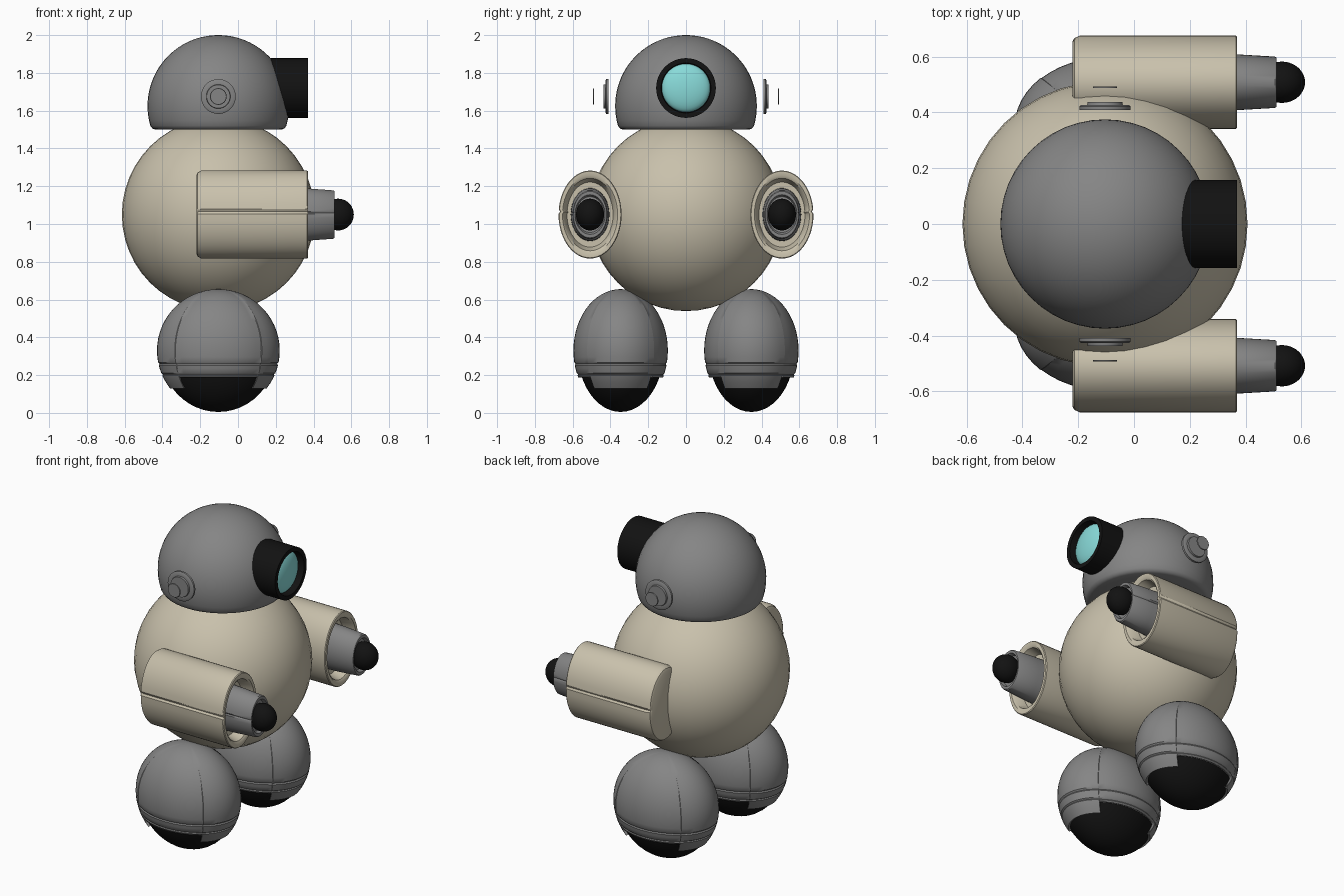
import bpy, bmesh, math
from mathutils import Vector

if "Cube" in bpy.data.objects:
    bpy.data.objects.remove(bpy.data.objects["Cube"])


def material(name, rgb):
    m = bpy.data.materials.new(name)
    m.diffuse_color = (*rgb, 1)
    m.use_nodes = True
    m.node_tree.nodes["Principled BSDF"].inputs["Base Color"].default_value = m.diffuse_color
    return m


CREAM = material("cream", (0.58, 0.53, 0.41))
GREY = material("grey", (0.235, 0.235, 0.235))
BLACK = material("black", (0.006, 0.006, 0.006))
TEAL = material("teal lens", (0.25, 0.71, 0.70))
CX = -0.104  # shared centre of body, head and feet


def finish(name, bm, mat, angle=35):
    bmesh.ops.remove_doubles(bm, verts=bm.verts, dist=1e-5)
    bmesh.ops.recalc_face_normals(bm, faces=bm.faces)
    me = bpy.data.meshes.new(name)
    bm.to_mesh(me)
    bm.free()
    ob = bpy.data.objects.new(name, me)
    bpy.context.collection.objects.link(ob)
    me.materials.append(mat)
    bpy.ops.object.select_all(action='DESELECT')
    ob.select_set(True)
    bpy.context.view_layer.objects.active = ob
    bpy.ops.object.shade_smooth_by_angle(angle=math.radians(angle))
    return ob


def ellipsoid(name, centre, radii, mat):
    bm = bmesh.new()
    bmesh.ops.create_uvsphere(bm, u_segments=40, v_segments=24, radius=1)
    for v in bm.verts:
        v.co = Vector([c + r * k for c, r, k in zip(centre, radii, v.co)])
    return finish(name, bm, mat)


EVEN = [(i * 7.5, 1.0) for i in range(48)]
# outer side of each arm carries a narrow lengthwise groove
GROOVED = [(1, 1.0), (4, 0.95), (7, 1.0)] + [(i * 7.5, 1.0) for i in range(2, 48)]


def loft(name, rings, place, mat, columns=EVEN):
    """Join rings (t, a, b); place(t, u, v) maps them into space."""
    bm = bmesh.new()
    loops = []
    for t, a, b in rings:
        loops.append([bm.verts.new(place(t, a * k * math.cos(math.radians(d)),
                                         b * k * math.sin(math.radians(d))))
                      for d, k in columns])
    n = len(columns)
    for p, q in zip(loops, loops[1:]):
        for i in range(n):
            j = (i + 1) % n
            bm.faces.new((p[i], p[j], q[j], q[i]))
    bm.faces.new(loops[0])
    bm.faces.new(loops[-1])
    return finish(name, bm, mat)


def along_z(cx, cy):
    return lambda t, u, v: (cx + u, cy + v, t)


def along_x(cy, cz, side=1):
    return lambda t, u, v: (t, cy + side * u, cz + v)


def along_y(cx, cz, side):
    return lambda t, u, v: (cx + u, side * t, cz + v)


# body
ellipsoid("body", (CX, 0, 1.05), (0.511, 0.511, 0.511), CREAM)

# head: dome with a rounded lower edge
head = [(1.5, 0.2, 0.2), (1.5, 0.335, 0.335), (1.506, 0.35, 0.35), (1.52, 0.36, 0.36)]
for i in range(-3, 23):
    a = math.radians(i * 4)
    r = 0.375 * math.cos(a)
    head.append((1.625 + 0.375 * math.sin(a), r, r))
head.append((2.0, 0.002, 0.002))
loft("head", head, along_z(CX, 0), GREY)

# eye barrel with recessed domed lens
barrel = [(0.05, 0.158), (0.37, 0.158), (0.37, 0.132), (0.32, 0.128)]
loft("eye_barrel", [(x, r, r) for x, r in barrel], along_x(0, 1.72), BLACK)
lens = [(0.322 + 0.042 * math.sin(a), 0.128 * math.cos(a), 0.128 * math.cos(a))
        for a in [math.radians(d) for d in range(0, 90, 11)]]
loft("eye_lens", lens, along_x(0, 1.72), TEAL)

for side, word in ((1, "left"), (-1, "right")):
    # ear: stepped disc and a separate outer cap
    ear = [(0.409, 0.092), (0.422, 0.092), (0.426, 0.086), (0.426, 0.064), (0.437, 0.062)]
    loft(word + "_ear_disc", [(t, r, r) for t, r in ear], along_y(CX, 1.675, side), GREY)
    loft(word + "_ear_cap", [(0.487, 0.044, 0.044), (0.493, 0.042, 0.042)],
         along_y(CX, 1.675, side), GREY)

    # arm: oval tube, rounded at the back and hollow at the front
    cy = side * 0.508
    tube = [(-0.22, 0.147, 0.208), (-0.214, 0.158, 0.222), (-0.195, 0.167, 0.233),
            (0.365, 0.167, 0.233), (0.37, 0.163, 0.229), (0.37, 0.146, 0.205),
            (0.362, 0.138, 0.192), (0.30, 0.122, 0.172)]
    loft(word + "_arm", tube, along_x(cy, 1.05, side), CREAM, GROOVED)
    sleeve = [(0.28, 0.103, 0.141), (0.37, 0.1, 0.138), (0.505, 0.092, 0.128),
              (0.511, 0.088, 0.123), (0.511, 0.08, 0.105), (0.49, 0.074, 0.095)]
    loft(word + "_wrist", sleeve, along_x(cy, 1.05, side), GREY, GROOVED)
    ellipsoid(word + "_hand", (0.53, cy, 1.05), (0.083, 0.074, 0.084), BLACK)

    # foot sole, seen below the shell
    fy = side * 0.346
    ellipsoid(word + "_sole", (CX, fy, 0.33), (0.308, 0.228, 0.325), BLACK)

    # foot shell: toe and heel panels stand slightly proud and reach lower
    cols = []
    for q in range(4):
        k = 0.992 if q % 2 else 1.0
        cols += [(-45 + q * 90 + s * 7.5 + (0.2 if s == 0 else -0.2 if s == 12 else 0), k)
                 for s in range(13)]
    rings = []
    heights = [0.13, 0.16, 0.188, 0.198, 0.204, 0.21, 0.235, 0.252, 0.26, 0.268]
    heights += [0.33 + 0.325 * math.sin(math.radians(d)) for d in range(-6, 90, 6)] + [0.6549]
    for z in heights:
        r = math.sqrt(max(0, 1 - ((z - 0.33) / 0.325) ** 2))
        if z in (0.204, 0.26):
            r -= 0.02  # groove lines
        rings.append((z, 0.325 * r, 0.252 * r))
    shell = loft(word + "_foot_shell", rings, along_z(CX, fy), GREY, cols)
    bm = bmesh.new()
    bm.from_mesh(shell.data)
    drop = []
    for f in bm.faces:
        c = f.calc_center_median()
        is_side = abs(c.y - fy) / 0.252 > abs(c.x - CX) / 0.325
        if c.z < 0.135 or (is_side and c.z < 0.188):
            drop.append(f)
    bmesh.ops.delete(bm, geom=drop, context='FACES')
    bm.to_mesh(shell.data)
    bm.free()
    # inward thickness of the shell
    mod = shell.modifiers.new("thickness", 'SOLIDIFY')
    mod.thickness = 0.02
    mod.offset = -1
